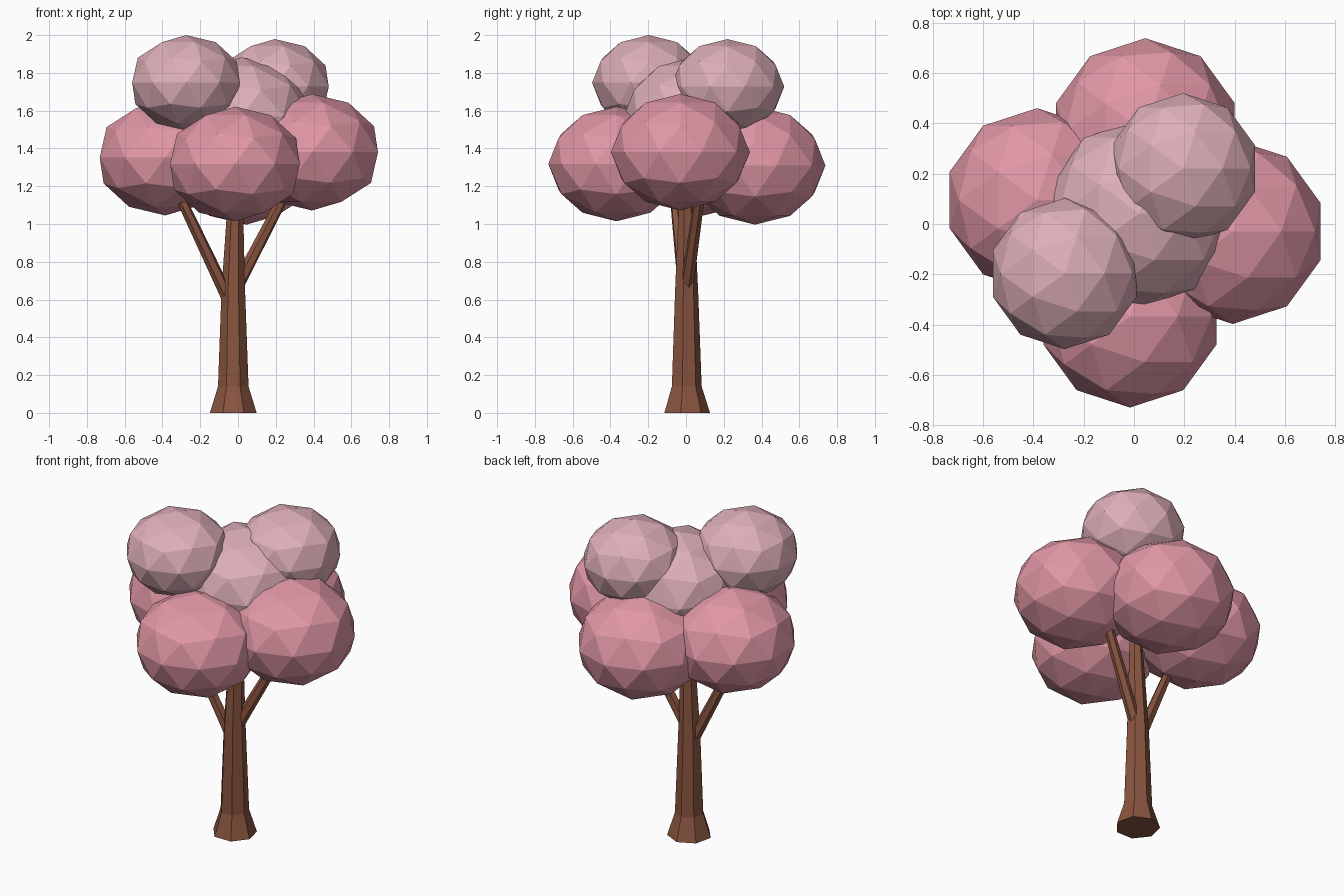
import bpy, bmesh, math
from mathutils import Vector

cube = bpy.data.objects.get("Cube")
if cube:
    bpy.data.objects.remove(cube, do_unlink=True)


def material(name, colour):
    mat = bpy.data.materials.new(name)
    mat.use_nodes = True
    mat.diffuse_color = (*colour, 1)
    mat.node_tree.nodes["Principled BSDF"].inputs["Base Color"].default_value = (*colour, 1)
    return mat


bark = material("brown bark", (0.25, 0.09, 0.05))
pink = material("pink blossom", (0.75, 0.31, 0.38))
pale_pink = material("pale pink blossom", (0.73, 0.43, 0.48))


def finish(name, bm, mat):
    bmesh.ops.recalc_face_normals(bm, faces=bm.faces)
    mesh = bpy.data.meshes.new(name)
    bm.to_mesh(mesh)
    bm.free()
    mesh.materials.append(mat)
    obj = bpy.data.objects.new(name, mesh)
    bpy.context.collection.objects.link(obj)
    return obj


def limb(name, stations, sides, direction):
    """Faceted tube through (centre, radius) stations."""
    bm = bmesh.new()
    turn = Vector(direction).to_track_quat("Z", "Y")
    rings = []
    for centre, radius in stations:
        ring = []
        for i in range(sides):
            a = math.tau * i / sides - math.pi / 2
            ring.append(bm.verts.new(Vector(centre) + turn @ Vector((radius * math.cos(a), radius * math.sin(a), 0))))
        rings.append(ring)
    for low, high in zip(rings, rings[1:]):
        for i in range(sides):
            j = (i + 1) % sides
            bm.faces.new((low[i], low[j], high[j], high[i]))
    bm.faces.new(rings[0])
    bm.faces.new(rings[-1])
    return finish(name, bm, bark)


# Trunk with flared foot
limb("trunk", [((-0.025, 0, 0), 0.127), ((-0.025, 0, 0.14), 0.083),
               ((-0.025, 0, 0.65), 0.064), ((-0.01, 0, 1.3), 0.033)], 7, (0, 0, 1))

# Two forking branches
for name, start, end in (("right_branch", (-0.03, 0, 0.56), (-0.31, -0.06, 1.15)),
                         ("left_branch", (-0.02, 0, 0.64), (0.27, 0.08, 1.2))):
    limb(name, [(start, 0.036), (end, 0.027)], 6, Vector(end) - Vector(start))

# Faceted, slightly flattened blossom clumps
clumps = (
    ("front_clump", (-0.016, -0.368, 1.318), 0.361, pink),
    ("back_clump", (0.045, 0.365, 1.31), 0.373, pink),
    ("left_clump", (0.392, -0.03, 1.38), 0.367, pink),
    ("right_clump", (-0.385, 0.095, 1.352), 0.365, pink),
    ("middle_clump", (0.02, 0.042, 1.57), 0.372, pale_pink),
    ("upper_front_clump", (-0.275, -0.197, 1.748), 0.3, pale_pink),
    ("upper_back_clump", (0.195, 0.22, 1.727), 0.3, pale_pink),
)
for name, centre, radius, mat in clumps:
    bm = bmesh.new()
    bmesh.ops.create_icosphere(bm, subdivisions=2, radius=radius)
    bmesh.ops.scale(bm, vec=(1, 1, 0.84), verts=bm.verts)
    finish(name, bm, mat).location = centre
